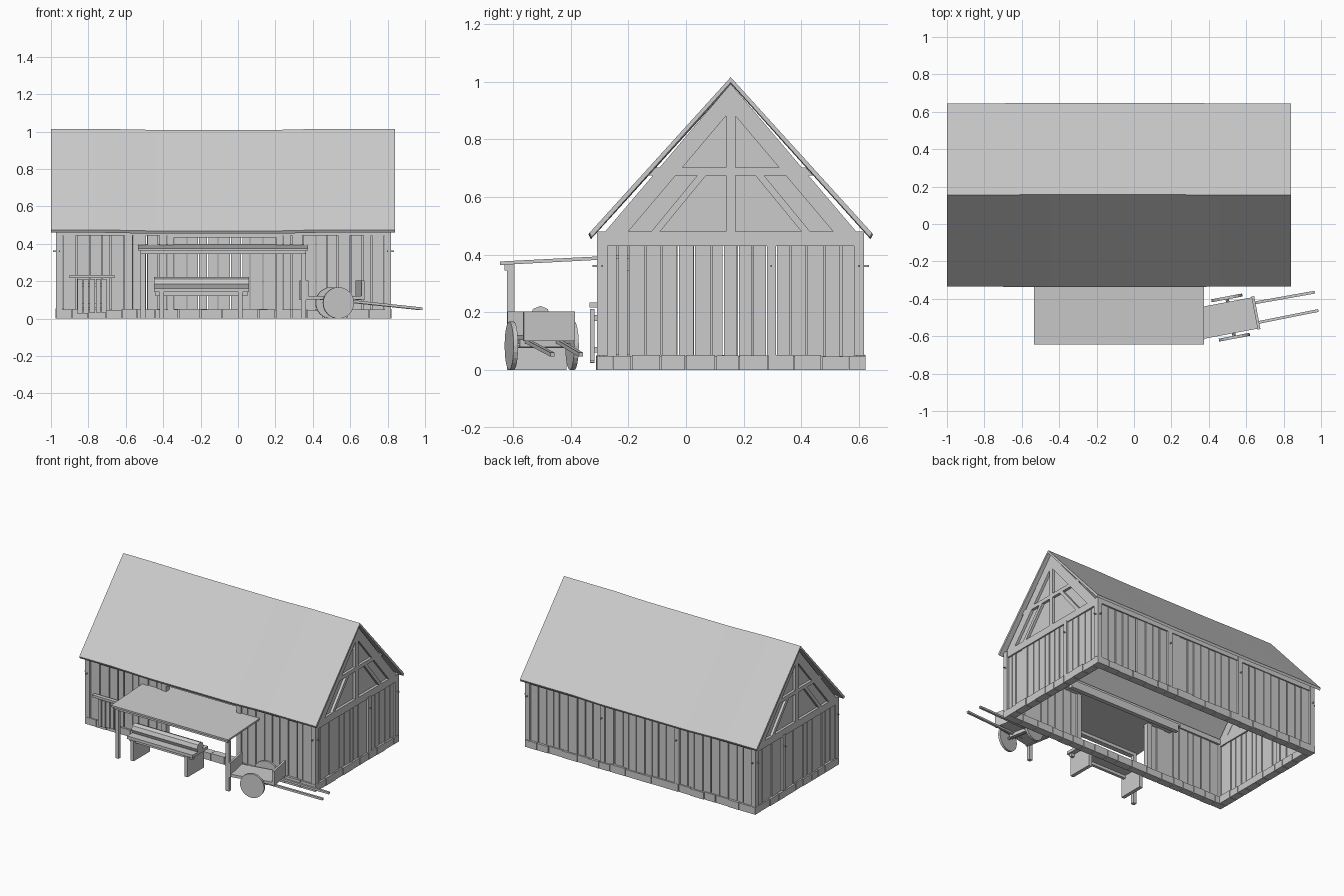
import bpy, bmesh, math, random
from mathutils import Vector, Matrix

if "Cube" in bpy.data.objects:
    bpy.data.objects.remove(bpy.data.objects["Cube"])
random.seed(4)

X0, X1, Y0, Y1, YC = -0.975, 0.82, -0.31, 0.62, 0.155   # barn footprint, ridge line


def finish(name, bm):
    bmesh.ops.recalc_face_normals(bm, faces=bm.faces)
    me = bpy.data.meshes.new(name)
    bm.to_mesh(me)
    bm.free()
    ob = bpy.data.objects.new(name, me)
    bpy.context.collection.objects.link(ob)
    return ob


def add_box(bm, x, y, z):
    """Box from (min, max) ranges."""
    m = Matrix.LocRotScale(Vector([(a + b) / 2 for a, b in (x, y, z)]), None,
                           Vector([b - a for a, b in (x, y, z)]))
    bmesh.ops.create_cube(bm, size=1, matrix=m)


def box(name, x, y, z):
    bm = bmesh.new()
    add_box(bm, x, y, z)
    return finish(name, bm)


def add_prism(bm, pts, x0, x1):
    """Extrude a (y, z) outline along x."""
    f = bm.faces.new([bm.verts.new((x0, y, z)) for y, z in pts])
    r = bmesh.ops.extrude_face_region(bm, geom=[f])
    vs = [v for v in r["geom"] if isinstance(v, bmesh.types.BMVert)]
    bmesh.ops.translate(bm, verts=vs, vec=(x1 - x0, 0, 0))


def cylinder(name, r, length, loc, sides, axis):
    rot = Vector((0, 0, 1)).rotation_difference(Vector(axis))
    bm = bmesh.new()
    bmesh.ops.create_cone(bm, cap_ends=True, segments=sides, radius1=r, radius2=r, depth=length,
                          matrix=Matrix.LocRotScale(Vector(loc), rot, None))
    return finish(name, bm)


def splits(a, b, step, jitter=0.25):
    """Irregular board edges between a and b."""
    n = max(1, round((b - a) / step))
    w = [1 + random.uniform(-jitter, jitter) for _ in range(n)]
    out = [a]
    for v in w:
        out.append(out[-1] + v * (b - a) / sum(w))
    return list(zip(out, out[1:]))


# Foundation stones around the footprint
bm = bmesh.new()
for y, s in ((Y0, 1), (Y1, -1)):
    for a, b in splits(X0, X1, 0.1):
        o = random.uniform(-0.002, 0.004)
        add_box(bm, (a + .002, b - .002), sorted((y + s * o, y + s * .055)), (0, 0.05 + random.uniform(-.003, .003)))
for x, s in ((X0, 1), (X1, -1)):
    for a, b in splits(Y0 + .055, Y1 - .055, 0.095):
        o = random.uniform(-0.002, 0.004)
        add_box(bm, sorted((x + s * o, x + s * .055)), (a + .002, b - .002), (0, 0.05 + random.uniform(-.003, .003)))
finish("foundation_stones", bm)

# Posts and the pegs through them
T = 0.035
posts_x = [X0 + .02, -0.36, 0.22, X1 - .02]
bm = bmesh.new()
pegs = bmesh.new()
for y, s in ((Y0, 1), (Y1, -1)):
    for x in posts_x:
        add_box(bm, (x - T / 2, x + T / 2), sorted((y + s * .002, y + s * .037)), (0.05, 0.475))
        add_box(pegs, (x - .003, x + .003), sorted((y - s * .014, y + s * .02)), (0.357, 0.363))
for x, s in ((X0, 1), (X1, -1)):
    add_box(bm, sorted((x + s * .002, x + s * .037)), (0.28, 0.312), (0.05, 0.44))
    for y in (Y0 + .02, 0.296, Y1 - .02):
        add_box(pegs, sorted((x - s * .014, x + s * .02)), (y - .003, y + .003), (0.357, 0.363))
finish("wall_posts", bm)
finish("post_pegs", pegs)

# Wall plates under the eaves
for n, y in (("front", Y0 + .004), ("back", Y1 - .04)):
    box(n + "_wall_plate", (X0 + .004, X1 - .004), (y, y + .036), (0.445, 0.48))

# Wall planks; the front wall stays open between the two inner posts
bm = bmesh.new()
G = 0.003
for i in range(3):
    xa, xb = posts_x[i] + T / 2, posts_x[i + 1] - T / 2
    for y, s in ((Y0, 1), (Y1, -1)):
        if i == 1 and s == 1:
            continue
        for a, b in splits(xa, xb, 0.062):
            o = random.uniform(.010, .016)
            add_box(bm, (a + G, b - G), sorted((y + s * o, y + s * (o + .014))), (0.045, 0.455))
for x, s in ((X0, 1), (X1, -1)):
    for ya, yb in ((Y0 + .035, 0.28), (0.312, Y1 - .035)):
        for a, b in splits(ya, yb, 0.052):
            o = random.uniform(.010, .016)
            add_box(bm, sorted((x + s * o, x + s * (o + .014))), (a + G, b - G), (0.045, 0.435))
finish("wall_planks", bm)

# Gable ends: infill panel and timber frame (right half outlines mirrored over the ridge line)
halves = [
    [(0.405, .48), (0.435, .48), (0.0, 0.992), (0.0, 0.94)],           # rafter, rough outer edge
    [(0.355, .48), (0.41, .48), (0.0, 0.965), (0.0, 0.90)],            # rafter inner face
    [(0.245, .48), (0.275, .48), (0.115, .675), (0.085, .675)],        # brace
    [(0, .675), (.285, .675), (.26, .702), (0, .702)],                 # collar beam
    [(0, .43), (.435, .43), (.435, .48), (0, .48)],                    # tie beam
    [(0, .45), (.016, .45), (.016, .96), (0, .96)],                    # king post
]
for n, x, s in (("left", X0, 1), ("right", X1, -1)):
    bm = bmesh.new()
    add_prism(bm, [(YC - .43, .44), (YC + .43, .44), (YC + .43, .485), (YC, .985), (YC - .43, .485)],
              x + s * .022, x + s * .034)
    finish(n + "_gable_panel", bm)
    bm = bmesh.new()
    for h in halves:
        for m in (1, -1):
            add_prism(bm, [(YC + m * y, z) for y, z in h], x + s * .004, x + s * .036)
    finish(n + "_gable_frame", bm)

# Slightly sagging roof slab
bm = bmesh.new()
profile = [(-.49, .475), (0, 1.015), (.49, .475), (.482, .46), (0, .996), (-.482, .46)]
rings = []
for x, dz, dy in ((-1, 0, 0), (-.75, 0, 0), (-.45, -.006, -.003), (.2, -.006, -.002), (.45, 0, 0), (.84, 0, 0)):
    rings.append([bm.verts.new((x, YC + y + math.copysign(dy, y), z + dz)) for y, z in profile])
for a, b in zip(rings, rings[1:]):
    for i in range(6):
        j = (i + 1) % 6
        bm.faces.new((a[i], a[j], b[j], b[i]))
for r in (rings[0], rings[-1]):
    bm.faces.new((r[0], r[1], r[4], r[5]))
    bm.faces.new((r[1], r[2], r[3], r[4]))
finish("roof", bm)

# Door header over the open bay
box("door_header", (-.345, .205), (Y0 + .002, Y0 + .035), (.435, .46))

# Canopy on posts, running into the open bay
bm = bmesh.new()
add_prism(bm, [(-.645, .364), (-.18, .388), (-.18, .400), (-.645, .376)], -.535, .375)
finish("canopy_board", bm)
box("canopy_front_beam", (-.52, .36), (-.63, -.595), (.345, .367))
box("canopy_back_beam", (-.52, .36), (-.21, -.18), (.345, .388))
for n, x in (("left", -.52), ("right", .338)):
    box(n + "_canopy_post", (x, x + .025), (-.62, -.595), (0, .35))

# Small hatch low on the front wall
box("hatch_rail", (-.9, -.66), (-.335, -.308), (.217, .233))
bm = bmesh.new()
for a, b in splits(-.86, -.70, .032, .1):
    add_box(bm, (a + G, b - G), (-.332, -.318), (.03 + random.uniform(-.006, .006), .212))
add_box(bm, (-.85, -.71), (-.318, -.305), (.17, .19))
add_box(bm, (-.85, -.71), (-.318, -.305), (.06, .08))
finish("hatch_planks", bm)

# Work bench with a log on it
box("bench_top", (-.45, .06), (-.59, -.42), (.142, .162))
box("bench_apron", (-.44, .05), (-.575, -.555), (.122, .142))
for n, x in (("left", -.42), ("right", .0)):
    box(n + "_bench_leg", (x, x + .025), (-.595, -.415), (0, .142))
cylinder("bench_log", .036, .51, (-.195, -.505, .186), 8, (1, 0, 0))

# Hand cart, built straight then turned
cart = [
    box("cart_bed", (-.15, .15), (-.085, .085), (.103, .122)),
    box("cart_front_board", (.145, .16), (-.09, .09), (.1, .203)),
    box("cart_rear_board", (-.16, -.145), (-.09, .09), (.1, .203)),
    cylinder("cart_axle", .009, .22, (.015, 0, .085), 8, (0, 1, 0)),
    box("cart_axle_block", (0, .03), (-.08, .08), (.08, .105)),
]
for n, s in (("right", -1), ("left", 1)):
    cart.append(cylinder(n + "_cart_wheel", .084, .016, (.015, s * .107, .084), 24, (0, 1, 0)))
    a, b = Vector((-.12, s * .056, .115)), Vector((.482, s * .05, .053))
    bm = bmesh.new()
    bmesh.ops.create_cube(bm, size=1, matrix=Matrix.LocRotScale(
        (a + b) / 2, Vector((1, 0, 0)).rotation_difference(b - a), Vector(((b - a).length, .015, .014))))
    cart.append(finish(n + "_cart_shaft", bm))
for ob in cart:
    ob.data.transform(Matrix.Translation((.502, -.503, 0)) @ Matrix.Rotation(math.radians(10.7), 4, 'Z'))
